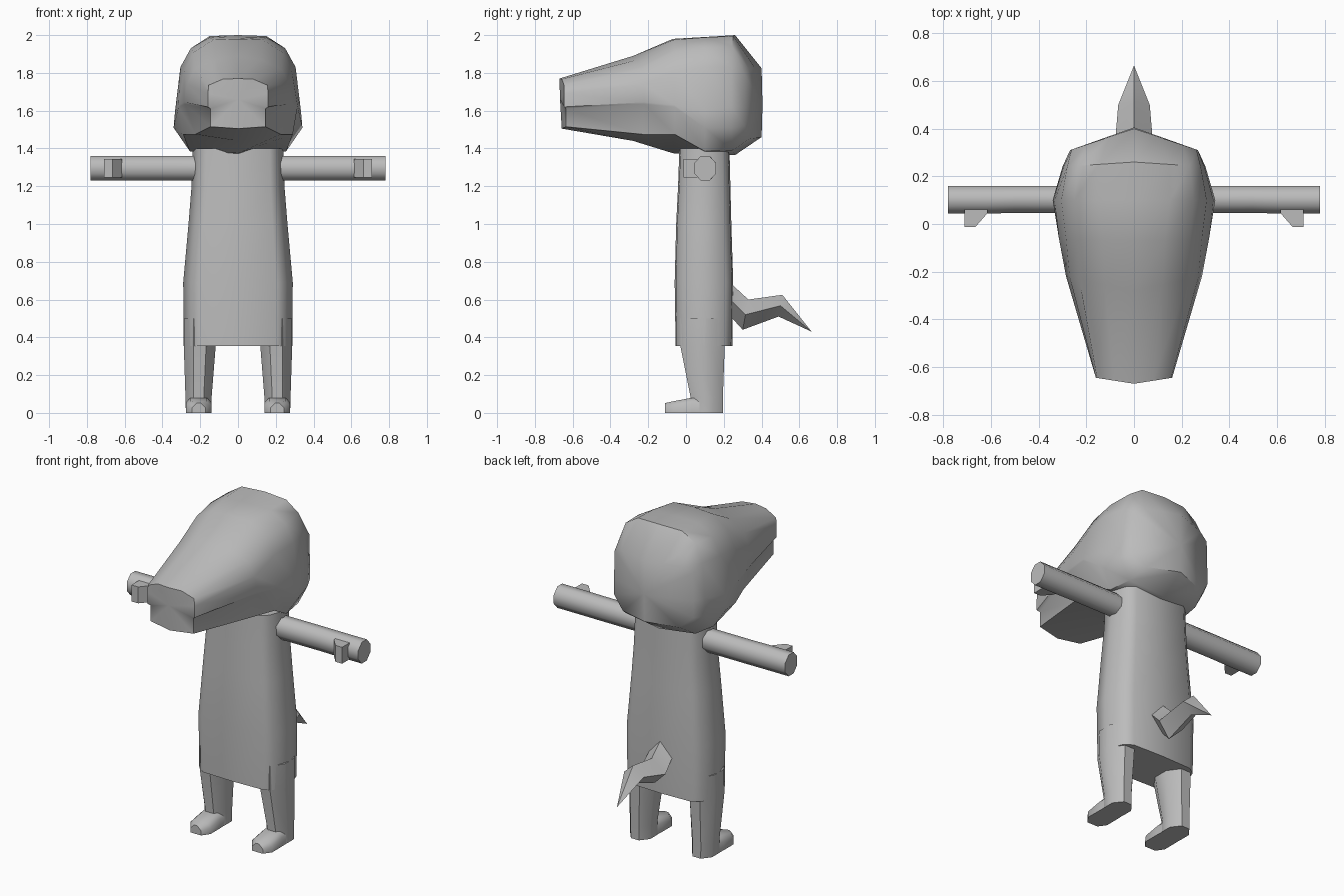
import bpy, bmesh, math
from mathutils import Vector

if "Cube" in bpy.data.objects:
    bpy.data.objects.remove(bpy.data.objects["Cube"])

grey = bpy.data.materials.new("plain grey")
grey.diffuse_color = (0.5, 0.5, 0.5, 1)
grey.use_nodes = True
grey.node_tree.nodes["Principled BSDF"].inputs["Base Color"].default_value = grey.diffuse_color


def finish(name, bm, angle=50):
    bmesh.ops.remove_doubles(bm, verts=bm.verts, dist=0.0005)
    bmesh.ops.recalc_face_normals(bm, faces=bm.faces)
    me = bpy.data.meshes.new(name)
    bm.to_mesh(me)
    bm.free()
    me.materials.append(grey)
    ob = bpy.data.objects.new(name, me)
    bpy.context.collection.objects.link(ob)
    bpy.ops.object.select_all(action='DESELECT')
    ob.select_set(True)
    bpy.context.view_layer.objects.active = ob
    bpy.ops.object.shade_smooth_by_angle(angle=math.radians(angle))
    return ob


def loft(name, rings, start=None, end=None, side=1, angle=50):
    """Skin closed rings; caps are fans when a centre point is given."""
    bm = bmesh.new()
    vs = [[bm.verts.new((p[0] * side, p[1], p[2])) for p in r] for r in rings]
    n = len(vs[0])
    for a, b in zip(vs, vs[1:]):
        for i in range(n):
            j = (i + 1) % n
            bm.faces.new((a[i], a[j], b[j], b[i]))
    for ring, centre in ((vs[0], start), (vs[-1], end)):
        if centre:
            c = bm.verts.new((centre[0] * side, centre[1], centre[2]))
            for i in range(n):
                bm.faces.new((ring[i], ring[(i + 1) % n], c))
        else:
            bm.faces.new(ring)
    return finish(name, bm, angle)


def octagon(u0, u1, v0, v1, c=0.3):
    """Chamfered rectangle as (u, v) pairs."""
    du, dv = (u1 - u0) * c, (v1 - v0) * c
    return [(u0 + du, v0), (u1 - du, v0), (u1, v0 + dv), (u1, v1 - dv),
            (u1 - du, v1), (u0 + du, v1), (u0, v1 - dv), (u0, v0 + dv)]


# Head: half sections (x, z) from crown down to chin; y at side and at centre
sections = [
    (-0.645, -0.67, [(0, 1.77), (.08, 1.767), (.155, 1.735), (.16, 1.69), (.16, 1.62),
                     (.145, 1.61), (.145, 1.515), (0, 1.505)]),
    (-0.22, -0.28, [(0, 1.89), (.12, 1.87), (.23, 1.82), (.27, 1.74), (.285, 1.645),
                    (.28, 1.635), (.225, 1.475), (0, 1.44)]),
    (-0.06, -0.07, [(0, 1.98), (.13, 1.975), (.235, 1.91), (.285, 1.81), (.315, 1.63),
                    (.315, 1.62), (.29, 1.475), (0, 1.375)]),
    (0.10, 0.10, [(0, 1.99), (.15, 1.988), (.25, 1.93), (.305, 1.83), (.333, 1.6),
                  (.341, 1.51), (.255, 1.385), (0, 1.36)]),
    (0.24, 0.26, [(0, 2.0), (.15, 1.995), (.235, 1.94), (.28, 1.83), (.295, 1.62),
                  (.3, 1.51), (.235, 1.39), (0, 1.365)]),
    (0.31, 0.40, [(0, 1.825), (.10, 1.825), (.2, 1.82), (.262, 1.79), (.268, 1.62),
                  (.268, 1.52), (.19, 1.45), (0, 1.46)]),
]
rings = []
for ys, yc, half in sections:
    w = max(x for x, z in half)
    pts = [(x, yc + (ys - yc) * x / w, z) for x, z in half]
    rings.append(pts + [(-x, y, z) for x, y, z in pts[-2:0:-1]])
# the lower jaw sits slightly behind the upper lip
rings[0] = [(x, y + (0.012 if z < 1.615 else 0), z) for x, y, z in rings[0]]
loft("head", rings, start=(0, -0.667, 1.66), end=(0, 0.405, 1.63))

# Torso: half width, front y, back y at each height
rings = []
for z, w, f, b in [(.355, .288, -.055, .245), (.69, .29, -.06, .25),
                   (1.0, .262, -.052, .24), (1.2, .246, -.042, .235), (1.40, .24, -.035, .23)]:
    m = (f + b) / 2
    half = [(0, f), (.70 * w, f + .006), (.87 * w, f + .04), (w, m),
            (.87 * w, b - .04), (.70 * w, b - .006), (0, b)]
    ring = half + [(-x, y) for x, y in half[-2:0:-1]]
    rings.append([(x, y, z) for x, y in ring])
loft("torso", rings)

for label, s in (("right", 1), ("left", -1)):
    # Leg narrowing to the ankle
    rings = [[(x, y, z) for x, y in octagon(x0, x1, y0, y1)]
             for z, x0, x1, y0, y1 in [(.5, .12, .285, -.03, .21), (.355, .118, .287, -.03, .205),
                                       (.08, .14, .278, .025, .195), (0, .14, .276, .02, .195)]]
    loft(label + "_leg", rings, side=s)

    # Foot with a blunt chamfered toe
    rings = []
    for y, x0, x1, zt in [(-.11, .172, .244, .052), (-.065, .14, .276, .062),
                          (.03, .14, .276, .08), (.13, .145, .272, .08)]:
        d = .025
        rings.append([(x, y, z) for x, z in [(x0, 0), (x1, 0), (x1, zt - d),
                                             (x1 - d, zt), (x0 + d, zt), (x0, zt - d)]])
    loft(label + "_foot", rings, side=s)

    # Straight arm ending in a square-cut hand
    rings = [[(x, y, z) for y, z in octagon(y0, .16, 1.23, 1.36)]
             for x, y0 in [(.16, .045), (.5, .047), (.62, .043), (.78, .043)]]
    loft(label + "_arm", rings, side=s)

    # Thumb: wedge pointing forward
    wedge = [(.615, .06), (.615, .045), (.665, -.012), (.71, -.012), (.71, .06)]
    loft(label + "_thumb", [[(x, y, z) for x, y in wedge] for z in (1.245, 1.345)], side=s, angle=30)

# Tail: bent diamond section tapering to a point
rings = []
for top, bottom, w in [((.20, .72), (.20, .55), .075), ((.33, .60), (.30, .44), .082),
                       ((.51, .625), (.49, .51), .066)]:
    t, b = Vector((0, *top)), Vector((0, *bottom))
    m = (t + b) / 2
    rings.append([t, m + Vector((w, 0, 0)), b, m - Vector((w, 0, 0))])
loft("tail", rings, end=(0, .665, .43))
